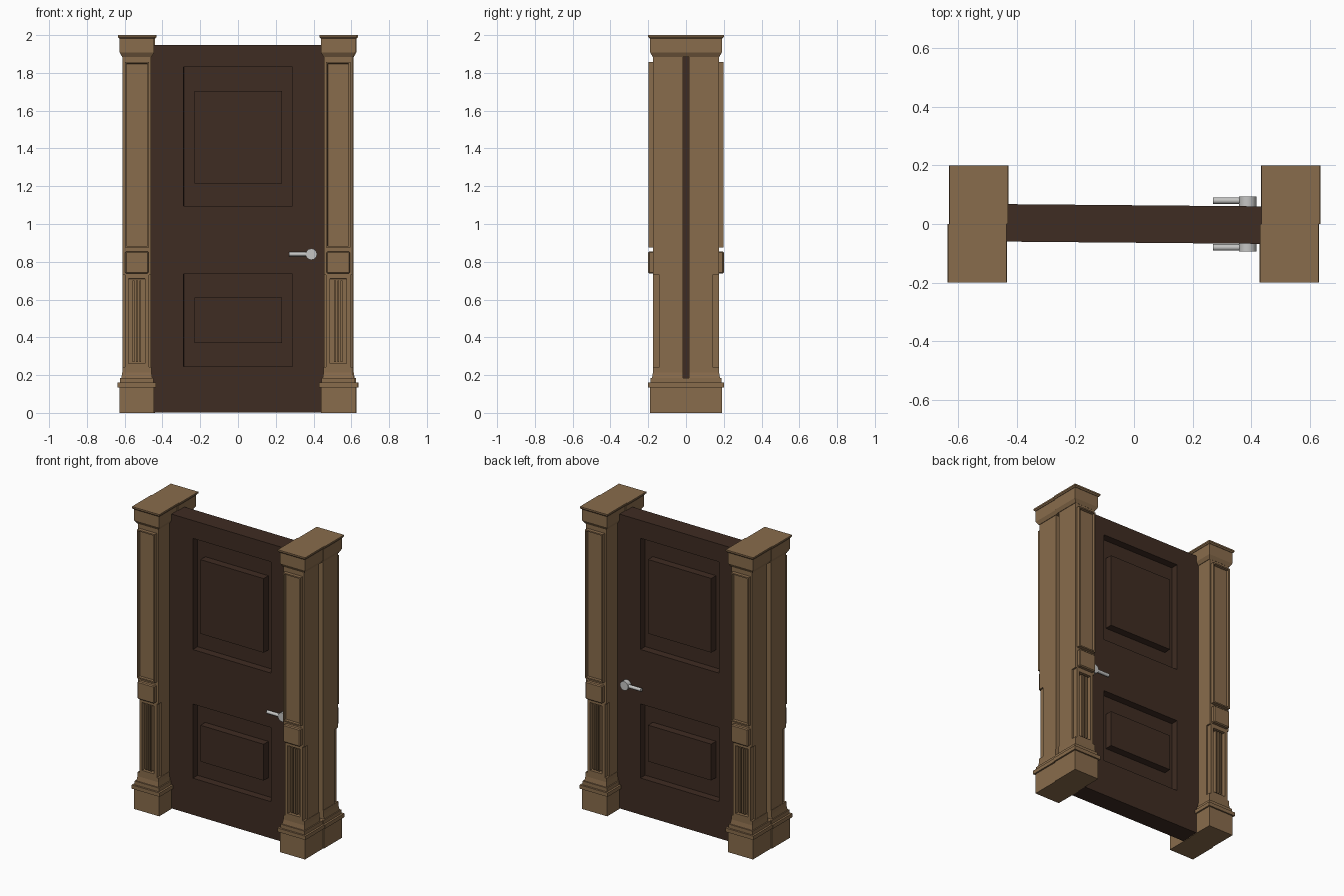
import bpy, bmesh, math
from mathutils import Vector

if "Cube" in bpy.data.objects:
    bpy.data.objects.remove(bpy.data.objects["Cube"])


def material(name, rgb):
    m = bpy.data.materials.new(name)
    m.diffuse_color = (*rgb, 1)
    m.use_nodes = True
    m.node_tree.nodes["Principled BSDF"].inputs["Base Color"].default_value = m.diffuse_color
    return m


OAK = material("light_oak", (0.25, 0.15, 0.072))
WALNUT = material("dark_walnut", (0.049, 0.025, 0.016))
STEEL = material("satin_steel", (0.56, 0.56, 0.55))


def finish(name, bm, mat):
    bmesh.ops.recalc_face_normals(bm, faces=bm.faces)
    me = bpy.data.meshes.new(name)
    bm.to_mesh(me)
    bm.free()
    me.materials.append(mat)
    ob = bpy.data.objects.new(name, me)
    bpy.context.collection.objects.link(ob)
    return ob


def block(bm, cx, side, hx, y0, y1, z0, z1, top=None):
    """Box around cx from depth y0 to y1 on one side of the door; top=(hx, y1) tapers it."""
    vs = bmesh.ops.create_cube(bm, size=1)["verts"]
    faces = {f for v in vs for f in v.link_faces}
    for v in vs:
        w, d = top if top and v.co.z > 0 else (hx, y1)
        v.co = Vector((cx + math.copysign(w, v.co.x),
                       side * (d if v.co.y > 0 else y0),
                       z1 if v.co.z > 0 else z0))
    return faces


def recess(bm, faces, side, border, depth):
    """Sink the outward face behind a border with upright walls."""
    bm.normal_update()
    face = max(faces, key=lambda f: side * f.calc_center_median().y)
    for t in (border, 0.0004):
        bmesh.ops.inset_region(bm, faces=[face], thickness=t)
    for v in face.verts:
        v.co.y -= side * depth


# Door slab: cut into a grid, then sink the ring around each raised panel
PANELS = [(0.245, 0.37, 0.61, 0.735), (1.095, 1.215, 1.705, 1.83)]
XS = (-0.287, -0.231, 0.234, 0.290)
HALF = 0.064
bm = bmesh.new()
for v in bmesh.ops.create_cube(bm, size=1)["verts"]:
    v.co = Vector((v.co.x * 0.92, v.co.y * 2 * HALF, 0.003 + (v.co.z + 0.5) * 1.945))
cuts = [((x, 0, 0), (1, 0, 0)) for x in XS]
cuts += [((0, 0, z), (0, 0, 1)) for p in PANELS for z in p]
for co, no in cuts:
    bmesh.ops.bisect_plane(bm, geom=bm.verts[:] + bm.edges[:] + bm.faces[:],
                           plane_co=co, plane_no=no)
bm.normal_update()


def in_ring(c):
    for a, b, d, e in PANELS:
        if XS[0] < c.x < XS[3] and a < c.z < e:
            return not (XS[1] < c.x < XS[2] and b < c.z < d)
    return False


for side in (-1, 1):
    ring = [f for f in bm.faces if f.normal.y * side > 0.9
            and in_ring(f.calc_center_median())]
    new = bmesh.ops.extrude_face_region(bm, geom=ring)["geom"]
    for v in new:
        if isinstance(v, bmesh.types.BMVert):
            v.co.y -= side * 0.05
    old = [f for f in ring if f.is_valid]
    if old:
        bmesh.ops.delete(bm, geom=old, context="FACES")
bmesh.ops.dissolve_limit(bm, angle_limit=0.01, verts=bm.verts[:], edges=bm.edges[:])
door = finish("door_slab", bm, WALNUT)
door.rotation_euler.z = math.radians(-0.5)

# Four half pilasters: left and right, front and back
for side, face_name in ((-1, "front"), (1, "back")):
    for sx, hand in ((-1, "left"), (1, "right")):
        cx = sx * 0.533 + side * 0.0025
        tag = f"{face_name}_{hand}_"

        # plinth and stepped base moulding
        bm = bmesh.new()
        for hx, d, z0, z1, top in (
                (0.092, 0.190, 0.0, 0.135, None),
                (0.102, 0.200, 0.135, 0.160, None),
                (0.089, 0.188, 0.160, 0.185, None),
                (0.082, 0.180, 0.185, 0.215, (0.077, 0.175)),
                (0.077, 0.175, 0.215, 0.242, None)):
            y0 = 0.0 if z0 < 0.18 else 0.017
            block(bm, cx, side, hx, y0, d, z0, z1, top)
        finish(tag + "base", bm, OAK)

        # shaft, set back behind the fluted panel
        bm = bmesh.new()
        block(bm, cx, side, 0.075, 0.017, 0.141, 0.242, 0.73)
        block(bm, cx, side, 0.075, 0.017, 0.175, 0.73, 1.89)
        finish(tag + "shaft", bm, OAK)

        # fluted lower panel with upright ribs
        bm = bmesh.new()
        recess(bm, block(bm, cx, side, 0.064, 0.14, 0.175, 0.242, 0.73), side, 0.028, 0.028)
        for rx in (-0.018, 0.0, 0.018):
            block(bm, cx + rx, side, 0.005, 0.145, 0.170, 0.27, 0.702)
        finish(tag + "fluted_panel", bm, OAK)

        # chamfered middle block
        bm = bmesh.new()
        block(bm, cx, side, 0.062, 0.16, 0.200, 0.738, 0.855)
        ob = finish(tag + "middle_block", bm, OAK)
        bev = ob.modifiers.new("chamfer", "BEVEL")
        bev.width, bev.segments = 0.006, 1

        # tall framed upper panel
        bm = bmesh.new()
        recess(bm, block(bm, cx, side, 0.064, 0.17, 0.198, 0.875, 1.857), side, 0.012, 0.02)
        finish(tag + "upper_panel", bm, OAK)

        # capital
        bm = bmesh.new()
        block(bm, cx, side, 0.078, 0.0, 0.176, 1.885, 1.908, (0.091, 0.190))
        block(bm, cx, side, 0.091, 0.0, 0.190, 1.908, 1.982)
        block(bm, cx, side, 0.094, 0.0, 0.193, 1.982, 1.990, (0.100, 0.200))
        block(bm, cx, side, 0.100, 0.0, 0.200, 1.990, 2.0)
        finish(tag + "capital", bm, OAK)

    # lever handle: round boss plus a bar pointing to the door's middle
    for part, r, depth, loc, rot in (
            ("handle_boss", 0.030, 0.036, (0.388, side * 0.076, 0.84), (math.pi / 2, 0, 0)),
            ("handle_lever", 0.011, 0.11, (0.325, side * 0.080, 0.84), (0, math.pi / 2, 0))):
        bpy.ops.mesh.primitive_cylinder_add(vertices=16, radius=r, depth=depth,
                                            location=loc, rotation=rot)
        ob = bpy.context.object
        ob.name = f"{face_name}_{part}"
        ob.data.materials.append(STEEL)
        bpy.ops.object.shade_smooth_by_angle()
